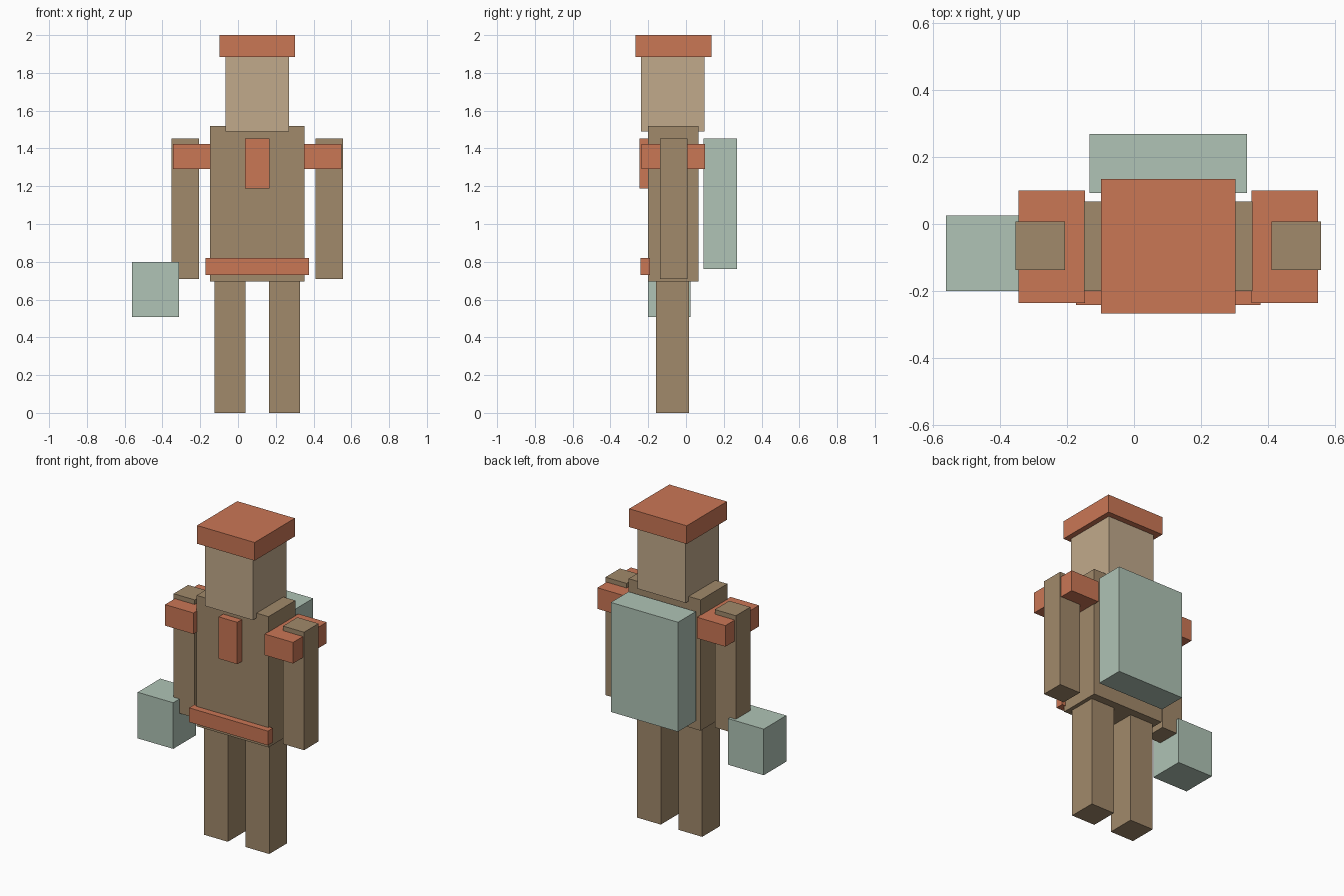
import bpy

if "Cube" in bpy.data.objects:
    bpy.data.objects.remove(bpy.data.objects["Cube"])

CX = 0.102  # the figure's own centre line; the hand box shifts it off x = 0


def material(name, rgb):
    mat = bpy.data.materials.new(name)
    mat.diffuse_color = (*[(c / 255) ** 2.2 for c in rgb], 1)
    mat.use_nodes = True
    mat.node_tree.nodes["Principled BSDF"].inputs["Base Color"].default_value = mat.diffuse_color
    return mat


CLOTH = material("brown_cloth", (160, 136, 106))
SKIN = material("tan", (192, 168, 138))
TRIM = material("orange_trim", (201, 118, 86))
GEAR = material("pale_green", (174, 194, 180))


def box(name, mat, x, y, z):
    """Box from (min, max) ranges on each axis."""
    ranges = (x, y, z)
    bpy.ops.mesh.primitive_cube_add(size=1, location=[(a + b) / 2 for a, b in ranges])
    ob = bpy.context.object
    ob.name = name
    ob.scale = [b - a for a, b in ranges]
    bpy.ops.object.transform_apply(location=False, rotation=False, scale=True)
    ob.data.materials.append(mat)
    return ob


def centred(name, mat, width, y, z):
    return box(name, mat, (CX - width / 2, CX + width / 2), y, z)


def pair(name, mat, inner, outer, y, z):
    """Left and right copies, given as distances from the centre line."""
    box(name + "_right", mat, (CX - outer, CX - inner), y, z)
    box(name + "_left", mat, (CX + inner, CX + outer), y, z)


# body
centred("torso", CLOTH, 0.502, (-0.2, 0.067), (0.695, 1.52))
centred("head", SKIN, 0.335, (-0.237, 0.097), (1.49, 1.89))
pair("leg", CLOTH, 0.062, 0.227, (-0.158, 0.017), (0, 0.697))
pair("arm", CLOTH, 0.308, 0.455, (-0.137, 0.007), (0.708, 1.452))

# clothing trim
centred("cap", TRIM, 0.402, (-0.267, 0.134), (1.885, 2.0))
pair("shoulder_pad", TRIM, 0.248, 0.447, (-0.235, 0.1), (1.29, 1.423))
centred("chest_flap", TRIM, 0.13, (-0.246, -0.195), (1.188, 1.452))
centred("belt", TRIM, 0.55, (-0.241, -0.19), (0.73, 0.82))

# carried gear
centred("backpack", GEAR, 0.469, (0.092, 0.269), (0.761, 1.452))
box("hand_box", GEAR, (-0.56, -0.312), (-0.2, 0.025), (0.508, 0.799))
